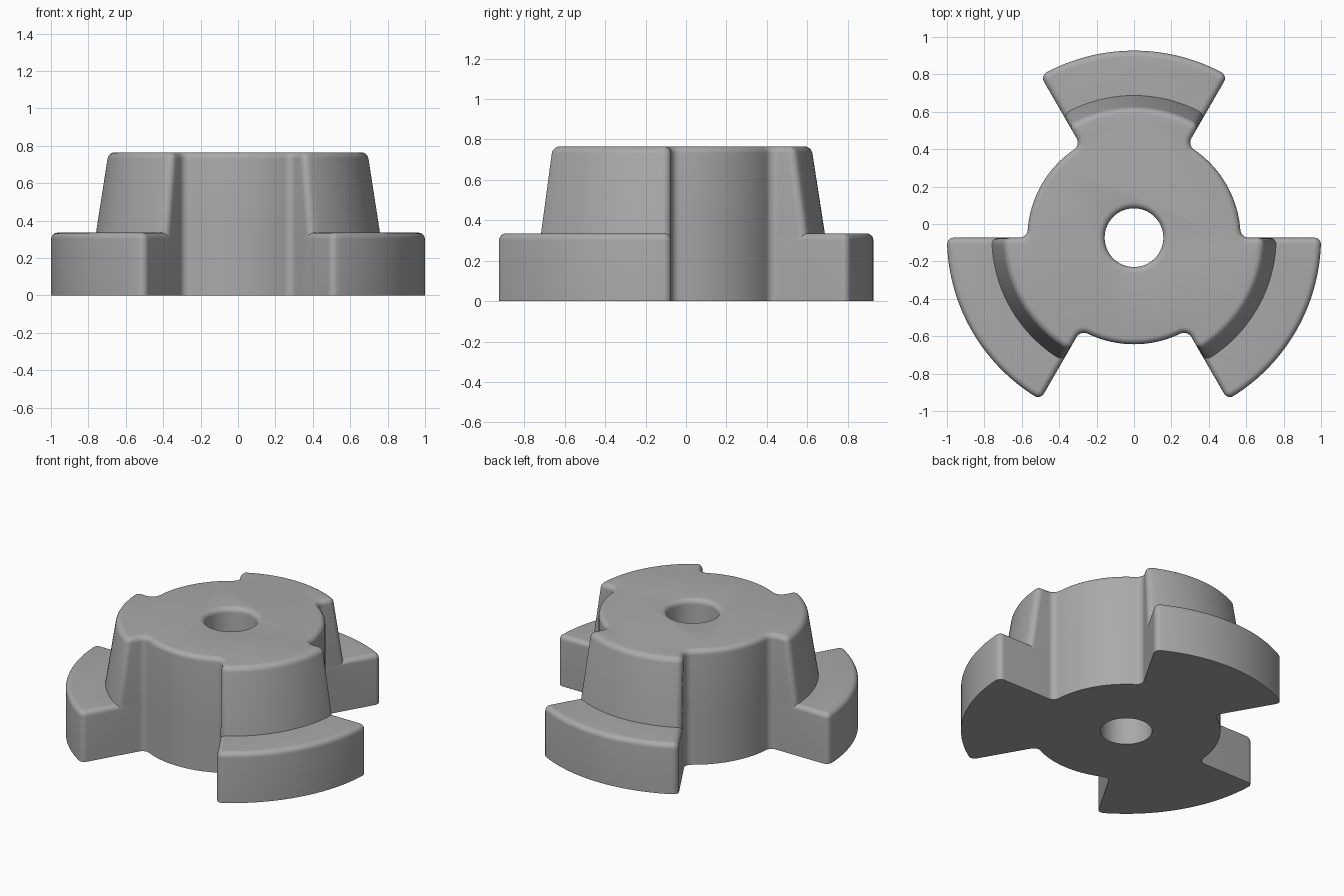
import bpy, bmesh
from math import sin, cos, asin, pi, radians
from mathutils import Matrix, Vector

if "Cube" in bpy.data.objects:
    bpy.data.objects.remove(bpy.data.objects["Cube"])

CENTRE = Vector((0, -0.073, 0))
HUB, FOOT, LOBE = 0.57, 1.0, 0.76      # radii of hub, feet and raised lobes
STEP, TOP, ROUND = 0.335, 0.765, 0.034  # heights and edge rounding
TAPER = 0.155                           # lobe wall slope
HOLE = 0.157
CORNER = 0.036

grey = bpy.data.materials.new("mid_grey")
grey.use_nodes = True
colour = (0.4, 0.4, 0.4, 1)
grey.diffuse_color = colour
grey.node_tree.nodes["Principled BSDF"].inputs["Base Color"].default_value = colour


def arc(centre, radius, start, end, steps):
    return [centre + radius * Vector((cos(a), sin(a)))
            for a in (start + (end - start) * i / steps for i in range(steps + 1))]


def three_lobes(hub, outer, fillet, inset=0):
    """Plan of a round hub with three 60 degree lobes and rounded corners."""
    edge, origin = pi / 6, Vector((0, 0))
    a = edge - asin(CORNER / (outer - CORNER))
    b = edge + asin(fillet / (hub + fillet))
    tip = (outer - CORNER) * Vector((cos(a), sin(a)))
    root = (hub + fillet) * Vector((cos(b), sin(b)))
    half = arc(origin, outer - inset, 0, a, 16)
    half += arc(tip, CORNER - inset, a, edge + pi / 2, 6)[1:]
    half += arc(root, fillet + inset, 2 * pi + edge - pi / 2, pi + b, 8)
    half += arc(origin, hub - inset, b, pi / 3, 10)[1:]
    lobe = [Vector((p.x, -p.y)) for p in reversed(half[1:-1])] + half
    return [Matrix.Rotation(radians(t), 2) @ p for t in (90, 210, 330) for p in lobe]


def loft(name, rings):
    """Closed solid through (outline, height) rings."""
    bm = bmesh.new()
    loops = [[bm.verts.new(Vector((p.x, p.y, z)) + CENTRE) for p in pts]
             for pts, z in rings]
    for low, high in zip(loops, loops[1:]):
        n = len(low)
        for i in range(n):
            j = (i + 1) % n
            bm.faces.new((low[i], low[j], high[j], high[i]))
    bm.faces.new(loops[0][::-1])
    bm.faces.new(loops[-1])
    mesh = bpy.data.meshes.new(name)
    bm.to_mesh(mesh)
    bm.free()
    mesh.materials.append(grey)
    obj = bpy.data.objects.new(name, mesh)
    bpy.context.collection.objects.link(obj)
    return obj


def rounding(top):
    """Inset and height steps of a rounded top edge."""
    return [(ROUND * (1 - cos(t)), top - ROUND * (1 - sin(t)))
            for t in (pi / 2 * i / 6 for i in range(7))]


# Hub with tapered raised lobes
def body_plan(z, inset=0):
    return three_lobes(HUB, LOBE - TAPER * max(0, z - STEP), 0.045, inset), z


hub_body = loft("hub_body", [body_plan(0), body_plan(STEP)]
                + [body_plan(z, d) for d, z in rounding(TOP)])

# Three wide feet, joined inside the hub
feet = loft("feet", [(three_lobes(0.5, FOOT, 0.02), 0)]
            + [(three_lobes(0.5, FOOT, 0.02, d), z) for d, z in rounding(STEP)])

# Shaft hole with a rounded upper rim
def circle(radius):
    return arc(Vector((0, 0)), radius, 0, 2 * pi, 64)[:-1]


shaft_cutter = loft("shaft_cutter", [(circle(HOLE), -0.1)]
                    + [(circle(HOLE + d), z) for d, z in rounding(TOP)]
                    + [(circle(HOLE + ROUND), TOP + 0.1)])

for tool, operation in ((feet, 'UNION'), (shaft_cutter, 'DIFFERENCE')):
    mod = hub_body.modifiers.new(tool.name, 'BOOLEAN')
    mod.object, mod.operation, mod.solver = tool, operation, 'EXACT'
    bpy.context.view_layer.objects.active = hub_body
    bpy.ops.object.modifier_apply(modifier=mod.name)
    bpy.data.objects.remove(tool)

bpy.ops.object.select_all(action='DESELECT')
hub_body.select_set(True)
bpy.ops.object.shade_smooth_by_angle(angle=radians(30))
